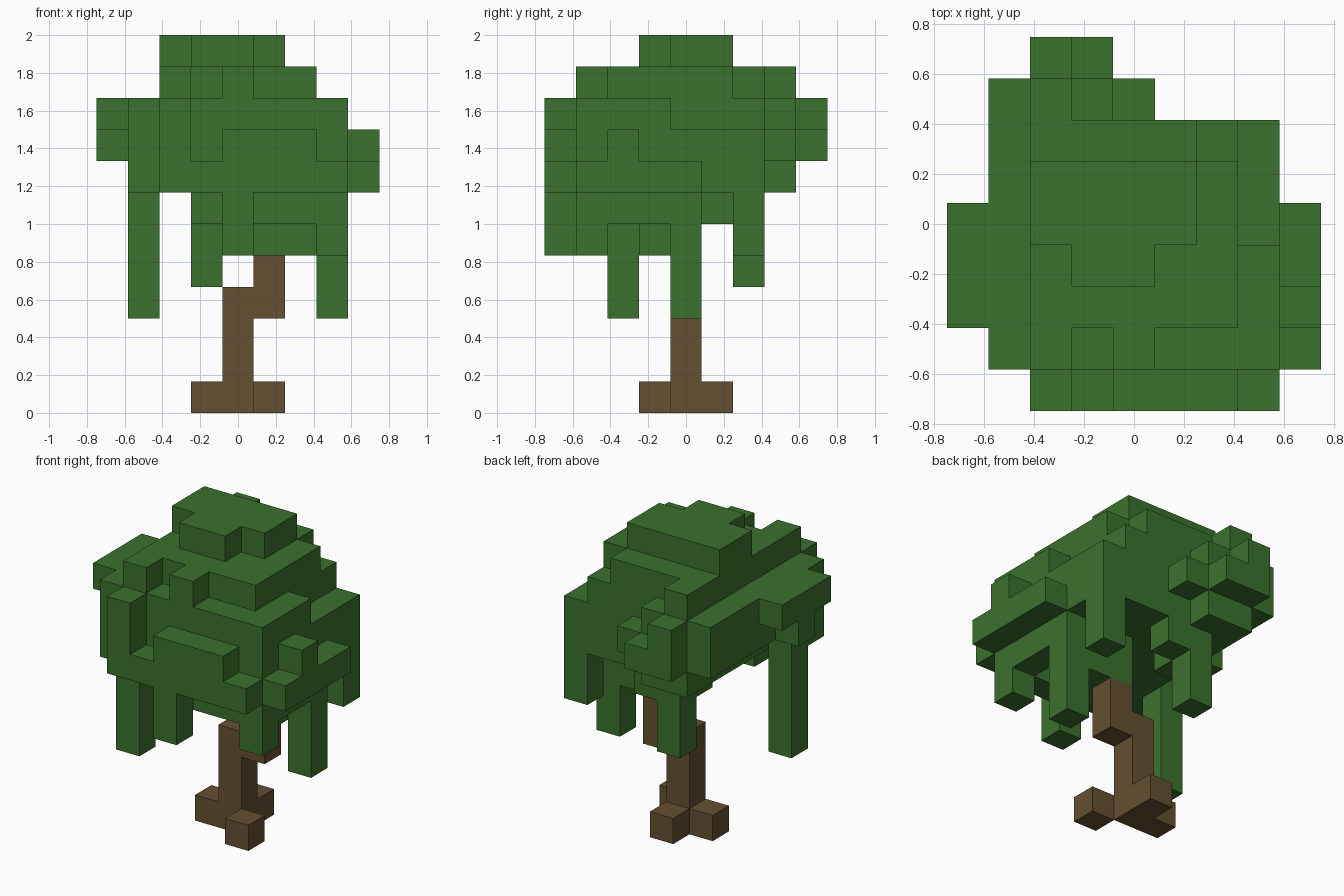
import bpy
import bmesh
from mathutils import Vector

CELL = 1 / 6

if "Cube" in bpy.data.objects:
    bpy.data.objects.remove(bpy.data.objects["Cube"], do_unlink=True)


def make_material(name, colour):
    material = bpy.data.materials.new(name)
    material.use_nodes = True
    rgba = (*colour, 1)
    material.diffuse_color = rgba
    for node in material.node_tree.nodes:
        if node.type == "BSDF_PRINCIPLED":
            node.inputs["Base Color"].default_value = rgba
    return material


def span(value):
    """A single cell index, or an inclusive (first, last) pair."""
    first, last = value if isinstance(value, tuple) else (value, value)
    return range(first, last + 1)


def fill(cells, x, y, z):
    cells.update((i, j, k) for i in span(x) for j in span(y) for k in span(z))


def build(name, cells, material):
    """Skin a set of block cells with only its outer faces."""
    bm = bmesh.new()
    corners = {}

    def corner(point):
        key = tuple(round(c * 2) for c in point)
        if key not in corners:
            corners[key] = bm.verts.new(point * CELL)
        return corners[key]

    for cell in cells:
        centre = Vector(cell) + Vector((0, 0, 0.5))
        for axis in range(3):
            for sign in (-1, 1):
                normal = Vector((0, 0, 0))
                normal[axis] = sign
                if tuple(int(a + b) for a, b in zip(cell, normal)) in cells:
                    continue
                side = Vector((0, 0, 0))
                side[(axis + 1) % 3] = 1
                up = normal.cross(side)
                ring = (-side - up, side - up, side + up, up - side)
                bm.faces.new([corner(centre + (normal + r) / 2) for r in ring])
    mesh = bpy.data.meshes.new(name)
    bm.to_mesh(mesh)
    bm.free()
    mesh.materials.append(material)
    obj = bpy.data.objects.new(name, mesh)
    bpy.context.collection.objects.link(obj)
    return obj


bark = make_material("brown_bark", (0.130, 0.080, 0.032))
leaf = make_material("green_leaf", (0.044, 0.165, 0.026))

# Trunk with a sideways kink
trunk = set()
fill(trunk, 0, 0, (0, 3))
fill(trunk, 1, 0, (3, 4))
build("trunk", trunk, bark)

# Roots around the foot of the trunk
roots = set()
for x, y in ((1, -1), (0, 1), (-1, 0)):
    fill(roots, x, y, 0)
build("roots", roots, bark)

canopy = set()

# Main crown, stepped toward the top
fill(canopy, (-2, 2), (-3, 2), (7, 9))
fill(canopy, (-2, 2), (-2, 1), 10)
fill(canopy, (-2, 1), 2, 10)
fill(canopy, (-2, 1), (0, 1), 11)
fill(canopy, (-1, 0), -1, 11)
for x, y in ((-2, -3), (0, -3), (-2, 3)):
    fill(canopy, x, y, 10)

# Front ledge with a notch
fill(canopy, (-2, 3), -4, 7)
fill(canopy, -2, -4, (8, 9))
fill(canopy, (0, 2), -4, 8)

# Ledges on the +x side
fill(canopy, 3, (-3, 2), (7, 8))
fill(canopy, 3, (-3, -1), 9)
fill(canopy, 4, (-3, 0), 7)
fill(canopy, 4, -2, 8)

# Ledges on the -x side
fill(canopy, -3, (-3, 3), (8, 9))
fill(canopy, -3, (-3, -2), 7)
fill(canopy, -4, (-2, 0), 9)
fill(canopy, -4, -1, 8)

# Back clumps
fill(canopy, (-2, -1), 3, (7, 9))
fill(canopy, 0, 3, 8)
fill(canopy, -2, 4, (8, 9))
fill(canopy, -1, 4, 8)

# Hanging strands: position and lowest block
for x, y, low in ((-3, -2, 3), (3, 0, 3), (-1, 2, 4),
                  (3, 2, 5), (3, -3, 5), (0, -4, 5)):
    fill(canopy, x, y, (low, 6))

# Lower rim and the clump sitting on the trunk
fill(canopy, (1, 2), -3, 6)
fill(canopy, 3, (-2, -1), 6)
fill(canopy, 0, 2, 6)
fill(canopy, -1, 1, 6)
fill(canopy, (1, 2), (-1, 0), (5, 6))

build("leaf_canopy", canopy, leaf)
